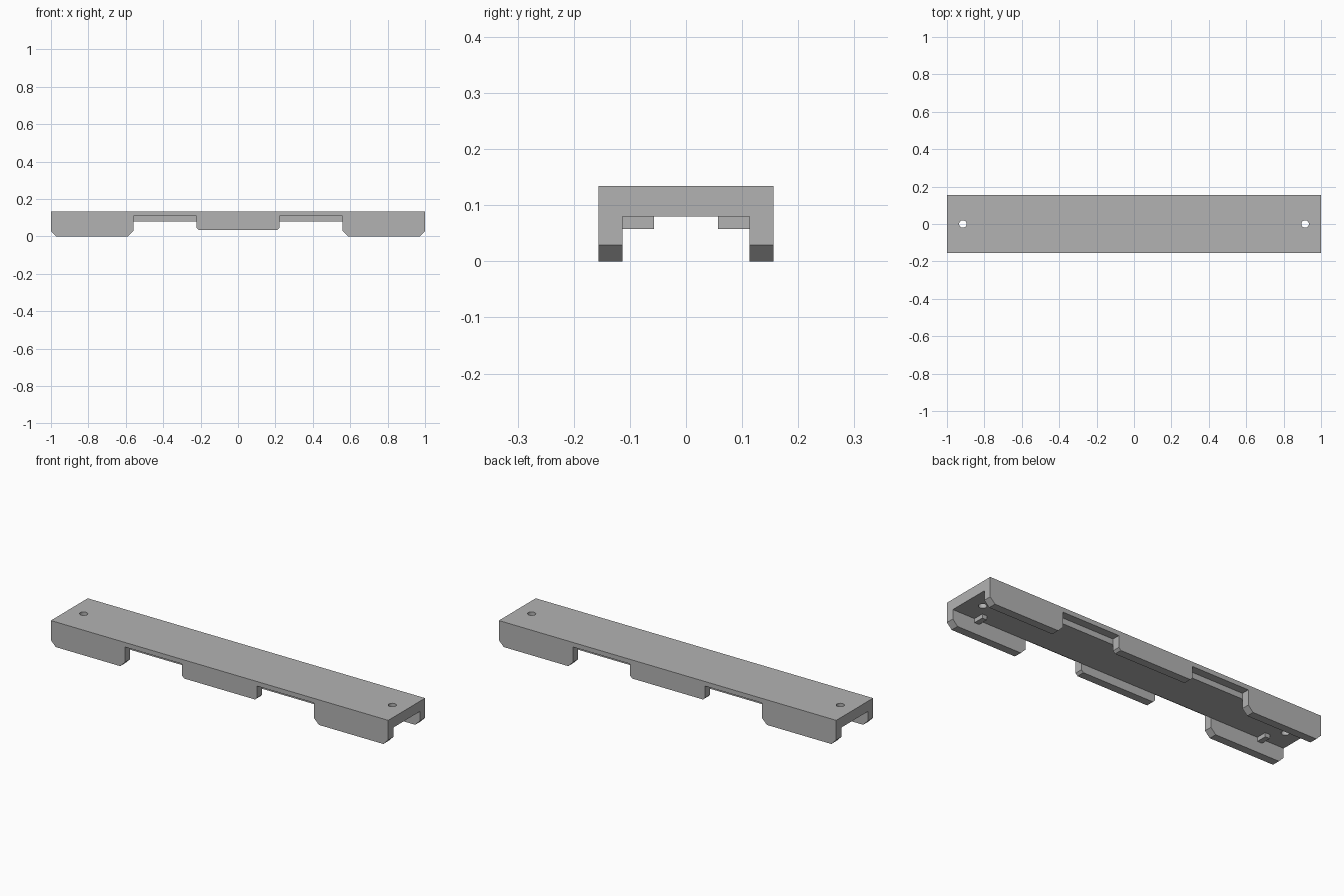
import bpy, bmesh

cube = bpy.data.objects.get("Cube")
if cube:
    bpy.data.objects.remove(cube)

HALF_W, INNER_W = 0.156, 0.1135     # outer and inner faces of the side walls
TOP, UNDER = 0.1345, 0.0795         # deck top and underside

grey = bpy.data.materials.new("plain_grey")
grey.use_nodes = True
COLOUR = (0.45, 0.45, 0.45, 1)
grey.diffuse_color = COLOUR
grey.node_tree.nodes["Principled BSDF"].inputs["Base Color"].default_value = COLOUR


def make(name, bm):
    bmesh.ops.recalc_face_normals(bm, faces=bm.faces)
    mesh = bpy.data.meshes.new(name)
    bm.to_mesh(mesh)
    bm.free()
    obj = bpy.data.objects.new(name, mesh)
    mesh.materials.append(grey)
    bpy.context.collection.objects.link(obj)
    return obj


def extrude_profile(name, points, y0, y1):
    """Extrude an x-z outline from y0 to y1."""
    bm = bmesh.new()
    face = bm.faces.new([bm.verts.new((x, y0, z)) for x, z in points])
    new = bmesh.ops.extrude_face_region(bm, geom=[face])["geom"]
    verts = [v for v in new if isinstance(v, bmesh.types.BMVert)]
    bmesh.ops.translate(bm, verts=verts, vec=(0, y1 - y0, 0))
    return make(name, bm)


def box(name, x0, x1, y0, y1, z0, z1):
    return extrude_profile(name, [(x0, z0), (x1, z0), (x1, z1), (x0, z1)], y0, y1)


def combine(target, tool, operation):
    mod = target.modifiers.new(tool.name, 'BOOLEAN')
    mod.operation = operation
    mod.solver = 'EXACT'
    mod.object = tool
    tool.hide_render = True
    bpy.context.view_layer.objects.active = target
    bpy.ops.object.modifier_apply(modifier=mod.name)
    bpy.data.objects.remove(tool)


# Deck between the walls
rail = box("mounting_rail", -1, 1, -INNER_W, INNER_W, UNDER, TOP)

# Half outline of a wall: middle tab, notch, then the deeper end foot
half = [(0.21, 0.035), (0.222, 0.047), (0.222, 0.11), (0.56, 0.11),
        (0.56, 0.029), (0.589, 0), (0.971, 0), (1, 0.029), (1, TOP)]
outline = half + [(-x, z) for x, z in reversed(half)]

for side in (-1, 1):
    wall = extrude_profile("side_wall", outline, side * INNER_W, side * HALF_W)
    combine(rail, wall, 'UNION')

# Small locating blocks inside the end feet
for end in (-1, 1):
    for side in (-1, 1):
        x = end * 0.855
        block = box("locating_block", x - 0.014, x + 0.014,
                    side * 0.057, side * (INNER_W + 0.01), 0.058, UNDER + 0.01)
        combine(rail, block, 'UNION')

# Screw holes through the deck
for end in (-1, 1):
    bm = bmesh.new()
    bmesh.ops.create_cone(bm, cap_ends=True, segments=32, radius1=0.02,
                          radius2=0.02, depth=0.4)
    bmesh.ops.translate(bm, verts=bm.verts, vec=(end * 0.915, 0, 0.1))
    combine(rail, make("hole_cutter", bm), 'DIFFERENCE')

# Keep hole walls smooth and all other edges crisp
bpy.ops.object.select_all(action='DESELECT')
rail.select_set(True)
bpy.context.view_layer.objects.active = rail
bpy.ops.object.shade_smooth_by_angle(angle=0.5)
